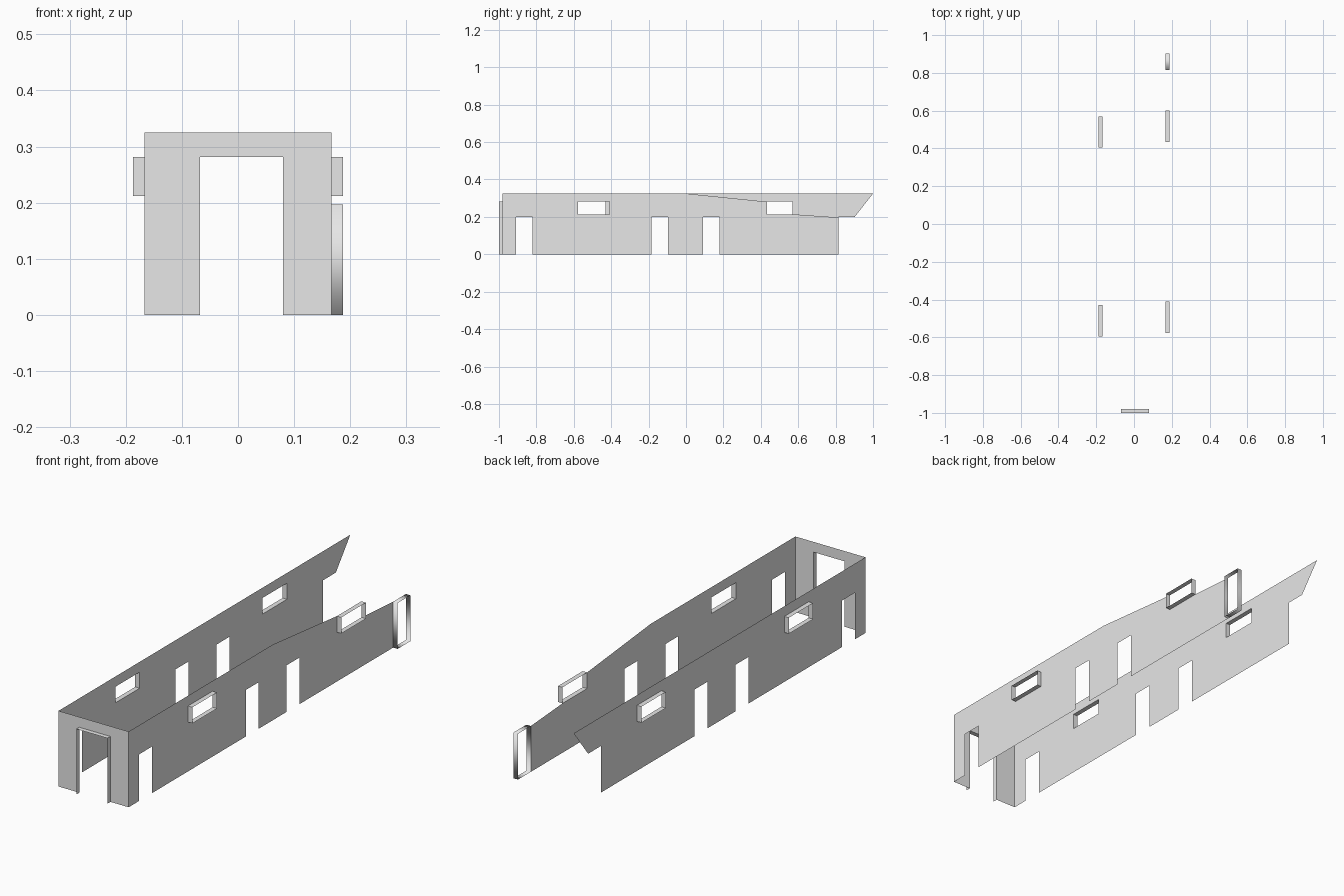
import bpy, bmesh
from mathutils import Vector

if "Cube" in bpy.data.objects:
    bpy.data.objects.remove(bpy.data.objects["Cube"])

X, FRONT, TOP, DOOR_H, DEPTH = 0.1665, -0.98, 0.325, 0.2, 0.021
WIN_Z = (0.212, 0.281)

grey = bpy.data.materials.new("plain_grey")
grey.diffuse_color = (0.8, 0.8, 0.8, 1)
grey.use_nodes = True
grey.node_tree.nodes["Principled BSDF"].inputs["Base Color"].default_value = grey.diffuse_color


def finish(bm, name, smooth=False):
    mesh = bpy.data.meshes.new(name)
    for f in bm.faces:
        f.smooth = smooth
    bm.to_mesh(mesh)
    bm.free()
    mesh.materials.append(grey)
    bpy.context.collection.objects.link(bpy.data.objects.new(name, mesh))


def sheet(name, loops, place, normal):
    """Thin wall filled from an outline plus hole outlines."""
    bm = bmesh.new()
    for loop in loops:
        vs = [bm.verts.new(place(*p)) for p in loop]
        for a, b in zip(vs, vs[1:] + vs[:1]):
            bm.edges.new((a, b))
    bmesh.ops.triangle_fill(bm, edges=bm.edges[:], use_beauty=True, normal=normal)
    for f in bm.faces:
        f.normal_update()
        if f.normal.dot(Vector(normal)) < 0:
            f.normal_flip()
    finish(bm, name)


def rect(a, b, z0, z1):
    return [(a, z0), (b, z0), (b, z1), (a, z1)]


def frame(name, profile, inner, outer, closed=True, smooth=False):
    """Open sleeve joining the profile on the wall to its outer copy."""
    bm = bmesh.new()
    va = [bm.verts.new(inner(*p)) for p in profile]
    vb = [bm.verts.new(outer(*p)) for p in profile]
    n = len(profile)
    mid = sum((v.co for v in va + vb), Vector()) / (2 * n)
    for i in range(n if closed else n - 1):
        j = (i + 1) % n
        f = bm.faces.new((va[i], va[j], vb[j], vb[i]))
        f.normal_update()
        if f.normal.dot(f.calc_center_median() - mid) < 0:
            f.normal_flip()
    finish(bm, name, smooth)


def side(x):
    return lambda y, z: (x, y, z)


def across(y):
    return lambda x, z: (x, y, z)


# lower edge shared by both side walls, with three doorways
lower = [(FRONT, 0)]
for a, b in ((-0.908, -0.82), (-0.185, -0.097), (0.092, 0.18)):
    lower += [(a, 0), (a, DOOR_H), (b, DOOR_H), (b, 0)]
lower.append((0.815, 0))

# left wall: full height with a slanted end
left_windows = [rect(-0.595, -0.43, *WIN_Z), rect(0.405, 0.57, *WIN_Z)]
left = lower + [(0.815, DOOR_H), (0.902, DOOR_H), (1.0, TOP), (FRONT, TOP)]
sheet("left_wall", [left] + left_windows, side(-X), (-1, 0, 0))

# right wall: top drops away past the middle, around the free window frame
right_windows = [rect(-0.577, -0.41, *WIN_Z), rect(0.433, 0.60, *WIN_Z)]
right = lower + [(0.815, 0.197), (0.60, WIN_Z[0]), (0.433, WIN_Z[0]),
                 (0.433, WIN_Z[1]), (0, TOP), (FRONT, TOP)]
sheet("right_wall", [right, right_windows[0]], side(X), (1, 0, 0))

# front wall with the main doorway
door = [(-0.068, 0), (-0.068, 0.281), (0.08, 0.281), (0.08, 0)]
sheet("front_wall", [[(-X, 0)] + door + [(X, 0), (X, TOP), (-X, TOP)]],
      across(FRONT), (0, -1, 0))
frame("front_door_frame", door, across(FRONT), across(-1.0), closed=False)

# window frames standing out from the side walls
for s, label, wins in ((-1, "left", left_windows), (1, "right", right_windows)):
    for i, w in enumerate(wins):
        frame(f"{label}_window_frame_{i + 1}", w, side(s * X), side(s * (X + DEPTH)))

# free-standing door frame at the rear right
frame("rear_door_frame", rect(0.815, 0.902, 0, 0.197), side(X), side(X + DEPTH), smooth=True)
